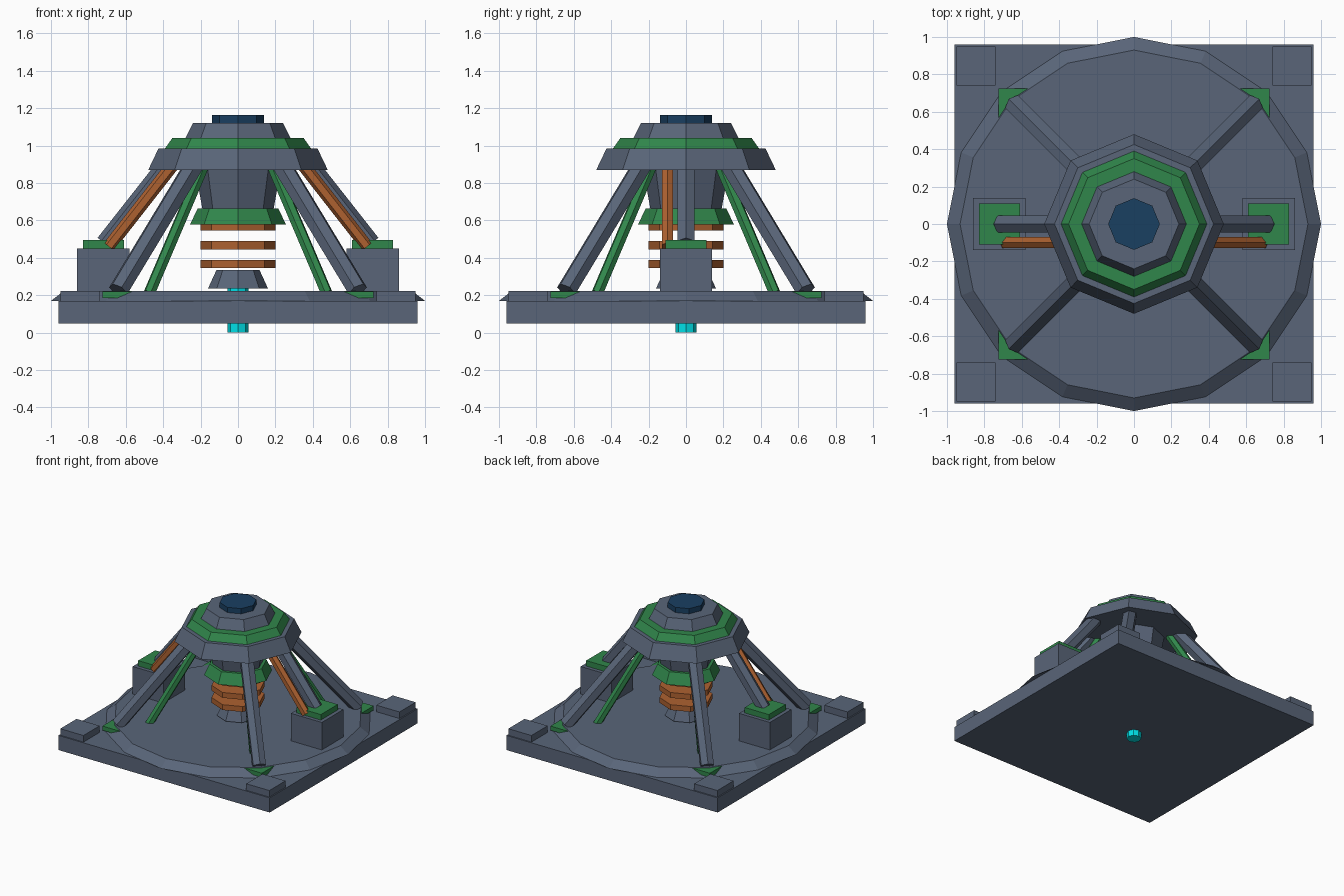
import bpy, bmesh
from mathutils import Vector, Matrix

if "Cube" in bpy.data.objects:
    bpy.data.objects.remove(bpy.data.objects["Cube"])


def material(name, rgb):
    m = bpy.data.materials.new(name)
    m.diffuse_color = (*rgb, 1)
    m.use_nodes = True
    m.node_tree.nodes["Principled BSDF"].inputs["Base Color"].default_value = m.diffuse_color
    return m


SLATE = material("slate", (0.10, 0.13, 0.19))
GREEN = material("green", (0.03, 0.24, 0.07))
ORANGE = material("orange", (0.42, 0.12, 0.03))
BLUE = material("blue", (0.01, 0.05, 0.12))
CYAN = material("cyan", (0.0, 0.75, 0.8))


def finish(bm, name, mat):
    bmesh.ops.recalc_face_normals(bm, faces=bm.faces)
    mesh = bpy.data.meshes.new(name)
    bm.to_mesh(mesh)
    bm.free()
    mesh.materials.append(mat)
    ob = bpy.data.objects.new(name, mesh)
    bpy.context.collection.objects.link(ob)
    return ob


def box(name, mat, lo, hi):
    lo, hi = Vector(lo), Vector(hi)
    bm = bmesh.new()
    m = Matrix.Translation((lo + hi) / 2) @ Matrix.Diagonal((*(hi - lo), 1))
    bmesh.ops.create_cube(bm, size=1, matrix=m)
    return finish(bm, name, mat)


def frustum(name, mat, z0, z1, r0, r1, sides=8):
    bm = bmesh.new()
    bmesh.ops.create_cone(bm, cap_ends=True, segments=sides, radius1=r0, radius2=r1,
                          depth=z1 - z0, matrix=Matrix.Translation((0, 0, (z0 + z1) / 2)))
    return finish(bm, name, mat)


def rod(name, mat, a, b, r, sides=6):
    a, b = Vector(a), Vector(b)
    d = b - a
    m = Matrix.Translation((a + b) / 2) @ d.to_track_quat('Z', 'Y').to_matrix().to_4x4()
    bm = bmesh.new()
    bmesh.ops.create_cone(bm, cap_ends=True, segments=sides, radius1=r, radius2=r,
                          depth=d.length, matrix=m)
    return finish(bm, name, mat)


def mirror(ob, x=True, y=True):
    mod = ob.modifiers.new("mirror", 'MIRROR')
    mod.use_axis = (x, y, False)
    mod.use_mirror_merge = False


# Base plate and sixteen-sided raised deck
box("base_plate", SLATE, (-0.96, -0.96, 0.05), (0.96, 0.96, 0.17))
frustum("base_deck", SLATE, 0.17, 0.224, 1.0, 0.93, 16)

# Corner blocks, foot pads, main legs and inner braces
mirror(box("corner_block", SLATE, (0.74, 0.74, 0.165), (0.95, 0.95, 0.224)))
mirror(box("foot_pad", GREEN, (0.56, 0.56, 0.185), (0.725, 0.725, 0.22)))
mirror(rod("main_leg", SLATE, (0.64, 0.64, 0.225), (0.22, 0.22, 0.92), 0.055))
mirror(rod("inner_brace", GREEN, (0.475, 0.475, 0.21), (0.19, 0.19, 0.88), 0.032))

# Side pedestals with caps, side struts and pipes
mirror(box("side_pedestal", SLATE, (0.58, -0.14, 0.215), (0.86, 0.14, 0.45)), y=False)
mirror(box("pedestal_cap", GREEN, (0.61, -0.11, 0.445), (0.83, 0.11, 0.495)), y=False)
mirror(rod("side_strut", SLATE, (0.71, 0, 0.475), (0.36, 0, 0.92), 0.052), y=False)
mirror(rod("side_pipe", ORANGE, (0.69, -0.1, 0.46), (0.33, -0.1, 0.92), 0.034), y=False)

# Octagonal stepped crown
frustum("crown_skirt", SLATE, 0.87, 0.985, 0.48, 0.425)
frustum("crown_band", GREEN, 0.985, 1.042, 0.39, 0.35)
frustum("crown_top", SLATE, 1.042, 1.122, 0.28, 0.24)
frustum("crown_cap", BLUE, 1.122, 1.165, 0.138, 0.138)

# Hanging core, floating coils and nozzle
frustum("core_housing", SLATE, 0.66, 0.88, 0.19, 0.23)
frustum("core_collar", GREEN, 0.577, 0.665, 0.257, 0.215)
for i, z in enumerate((0.345, 0.445, 0.545)):
    frustum(f"coil_{i + 1}", ORANGE, z, z + 0.044, 0.2, 0.2)
frustum("nozzle", SLATE, 0.237, 0.335, 0.16, 0.115)
frustum("emitter_rod", CYAN, 0.0, 0.24, 0.055, 0.055)
